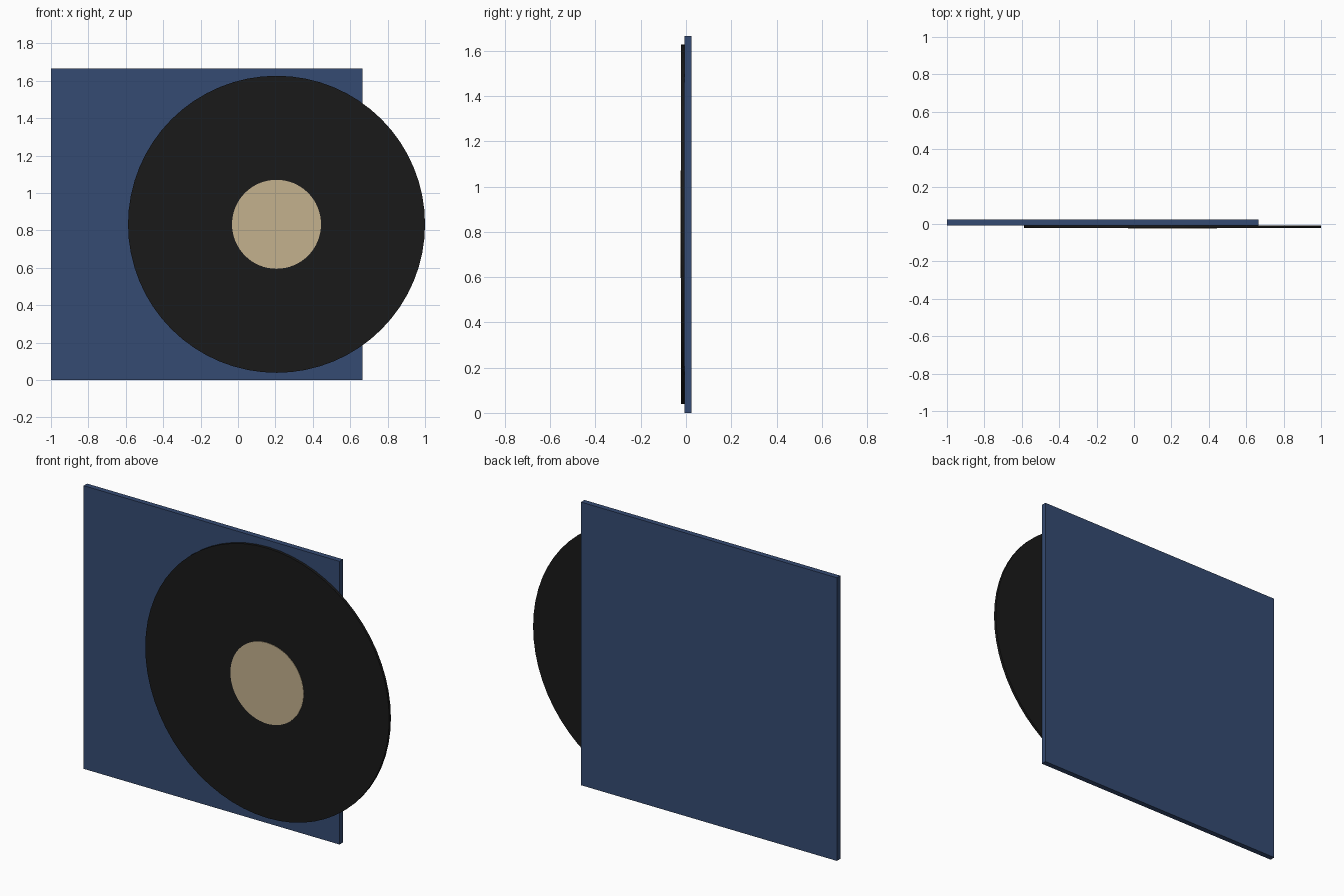
import bpy
import math

if "Cube" in bpy.data.objects:
    bpy.data.objects.remove(bpy.data.objects["Cube"])

DISC_X, MID_Z = 0.206, 0.833


def colour(obj, name, rgb):
    mat = bpy.data.materials.new(name)
    mat.diffuse_color = (*rgb, 1)
    mat.use_nodes = True
    mat.node_tree.nodes["Principled BSDF"].inputs["Base Color"].default_value = mat.diffuse_color
    obj.data.materials.append(mat)


def disc(name, radius, y_front, y_back, rgb):
    bpy.ops.mesh.primitive_cylinder_add(
        vertices=64, radius=radius, depth=y_back - y_front,
        location=(DISC_X, (y_front + y_back) / 2, MID_Z),
        rotation=(math.pi / 2, 0, 0))
    obj = bpy.context.object
    obj.name = name
    bpy.ops.object.transform_apply(location=False, rotation=True, scale=True)
    bpy.ops.object.shade_smooth_by_angle(angle=math.radians(30))
    colour(obj, name + "_colour", rgb)
    return obj


# Square cardboard sleeve
bpy.ops.mesh.primitive_cube_add(size=1, location=(-0.167, 0.0092, MID_Z))
sleeve = bpy.context.object
sleeve.name = "record_sleeve"
sleeve.scale = (1.666, 0.0318, 1.666)
bpy.ops.object.transform_apply(location=False, rotation=False, scale=True)
colour(sleeve, "sleeve_blue", (0.035, 0.07, 0.17))

# Vinyl disc resting on the front of the sleeve, poking out to the right
disc("vinyl_disc", 0.794, -0.0225, -0.0067, (0.01, 0.01, 0.01))

# Raised paper label in the middle of the disc
disc("centre_label", 0.238, -0.0251, -0.0225, (0.55, 0.44, 0.27))
